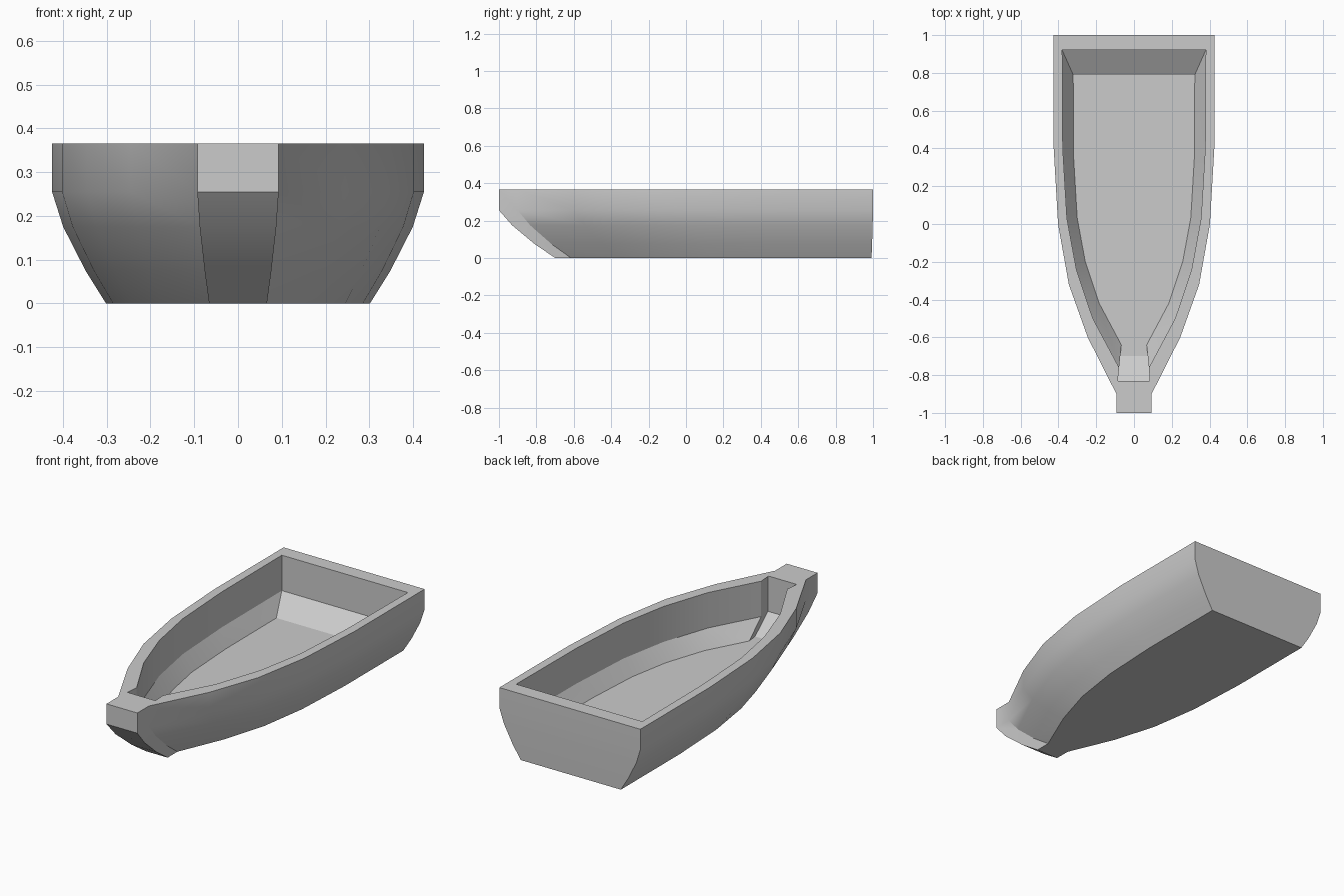
import bpy, bmesh

if "Cube" in bpy.data.objects:
    bpy.data.objects.remove(bpy.data.objects["Cube"])

# Half outlines from stern to bow (x, y)
outer = [(.425, 1), (.425, .4), (.402, 0), (.345, -.32), (.245, -.6), (.093, -.9), (.093, -1)]
inner = [(.38, .92), (.377, .4), (.355, .03), (.305, -.24), (.218, -.5), (.079, -.76), (.087, -.83)]

# Sections: outline, height, width scale, stern y, bow y
# (up the outside of the hull, over the rim, down into the well)
sections = [
    (outer, 0, .71, .992, -.70),
    (outer, .075, .82, .995, -.81),
    (outer, .175, .94, .998, -.93),
    (outer, .255, 1, 1, -1),
    (outer, .365, 1, 1, -1),
    (inner, .365, 1, .92, -.83),
    (inner, .172, 1, .92, -.83),
    (inner, .088, .847, .79, -.70),
]


def make_ring(bm, half, z, sx, stern, bow):
    y0, y1 = half[0][1], half[-1][1]
    pts = [(x * sx, stern + (y - y0) * (bow - stern) / (y1 - y0), z) for x, y in half]
    pts += [(-x, y, h) for x, y, h in reversed(pts)]
    return [bm.verts.new(p) for p in pts]


# Boat hull: loft through the sections, then close bottom and floor
bm = bmesh.new()
rings = [make_ring(bm, *s) for s in sections]
n = len(rings[0])
for a, b in zip(rings, rings[1:]):
    for i in range(n):
        j = (i + 1) % n
        bm.faces.new((a[i], a[j], b[j], b[i]))
bm.faces.new(rings[0])
bm.faces.new(rings[-1])
bmesh.ops.recalc_face_normals(bm, faces=bm.faces[:])

mesh = bpy.data.meshes.new("boat_hull")
bm.to_mesh(mesh)
bm.free()
hull = bpy.data.objects.new("boat_hull", mesh)
bpy.context.collection.objects.link(hull)
bpy.context.view_layer.objects.active = hull
hull.select_set(True)
bpy.ops.object.shade_smooth_by_angle(angle=0.5)
